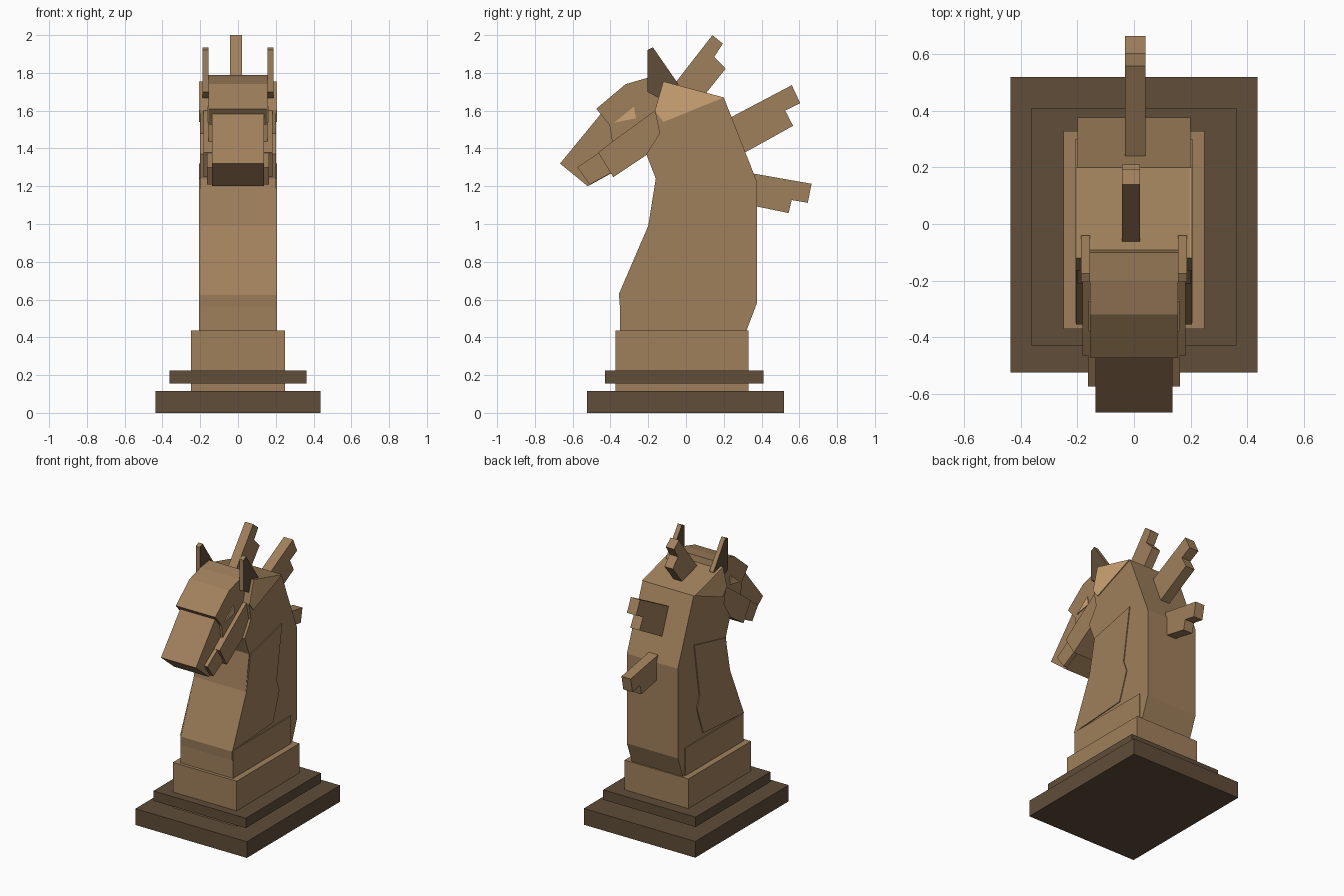
import bpy, bmesh

cube = bpy.data.objects.get("Cube")
if cube:
    bpy.data.objects.remove(cube, do_unlink=True)


def material(name, rgb):
    m = bpy.data.materials.new(name)
    m.use_nodes = True
    col = (*rgb, 1.0)
    m.diffuse_color = col
    bsdf = next(n for n in m.node_tree.nodes if n.type == 'BSDF_PRINCIPLED')
    bsdf.inputs["Base Color"].default_value = col
    bsdf.inputs["Roughness"].default_value = 0.8
    return m


TAN = material("tan wood", (0.352, 0.216, 0.107))
DARK = material("dark wood", (0.115, 0.074, 0.041))
LIGHT = material("light wood", (0.62, 0.375, 0.18))


def slab(name, profile, x0, x1, mats, side_dark=False):
    """Extrude a (y, z) outline from x0 to x1."""
    bm = bmesh.new()
    face = bm.faces.new([bm.verts.new((x0, y, z)) for y, z in profile])
    ext = bmesh.ops.extrude_face_region(bm, geom=[face])
    verts = [g for g in ext["geom"] if isinstance(g, bmesh.types.BMVert)]
    bmesh.ops.translate(bm, verts=verts, vec=(x1 - x0, 0, 0))
    bmesh.ops.recalc_face_normals(bm, faces=bm.faces)
    if side_dark:
        for f in bm.faces:
            f.material_index = 1 if abs(f.normal.x) > 0.9 else 0
    mesh = bpy.data.meshes.new(name)
    bm.to_mesh(mesh)
    bm.free()
    for m in mats:
        mesh.materials.append(m)
    obj = bpy.data.objects.new(name, mesh)
    bpy.context.collection.objects.link(obj)
    return obj


def pair(name, profile, x0, x1, mats, side_dark=False):
    """Matching slabs on both sides."""
    slab("left_" + name, profile, x0, x1, mats, side_dark)
    slab("right_" + name, profile, -x1, -x0, mats, side_dark)


def block(name, hx, y0, y1, z0, z1, mat):
    slab(name, [(y0, z0), (y1, z0), (y1, z1), (y0, z1)], -hx, hx, [mat])


# Stepped base
block("base_plate", 0.437, -0.525, 0.52, 0.0, 0.115, DARK)
block("pedestal", 0.25, -0.372, 0.33, 0.115, 0.435, TAN)
block("trim_plate", 0.362, -0.43, 0.41, 0.155, 0.225, DARK)
block("collar", 0.207, -0.35, 0.3, 0.435, 0.63, TAN)

# Neck
slab("neck", [(-0.34, 0.435), (0.32, 0.435), (0.377, 0.585), (0.377, 1.22),
              (0.20, 1.67), (-0.12, 1.755), (-0.165, 1.6), (-0.14, 1.48),
              (-0.21, 1.37), (-0.16, 1.24), (-0.20, 0.99), (-0.355, 0.625)],
     -0.2, 0.2, [TAN])
pair("neck_panel", [(-0.355, 0.63), (0.1, 0.66), (0.17, 0.86), (0.14, 0.94),
                    (0.2, 1.32), (-0.15, 1.24), (-0.2, 0.99)],
     0.199, 0.206, [TAN])
pair("cheek_patch", [(-0.165, 1.6), (-0.12, 1.54), (0.2, 1.67), (-0.12, 1.755)],
     0.199, 0.206, [LIGHT])

# Head
slab("brow", [(-0.475, 1.61), (-0.32, 1.74), (-0.2, 1.775), (-0.1, 1.79),
              (-0.05, 1.5), (-0.21, 1.37), (-0.39, 1.43), (-0.405, 1.525)],
     -0.155, 0.155, [TAN])
slab("muzzle", [(-0.445, 1.59), (-0.667, 1.32), (-0.52, 1.2),
                (-0.21, 1.37), (-0.2, 1.6)], -0.137, 0.137, [TAN])
slab("mouth", [(-0.575, 1.3), (-0.46, 1.378), (-0.38, 1.28), (-0.51, 1.208)],
     -0.163, 0.163, [TAN])
slab("jaw", [(-0.465, 1.378), (-0.385, 1.248), (-0.21, 1.365),
             (-0.12, 1.5), (-0.165, 1.6), (-0.385, 1.44)],
     -0.182, 0.182, [TAN])
pair("eye", [(-0.38, 1.537), (-0.265, 1.56), (-0.275, 1.622)],
     0.153, 0.161, [LIGHT])

# Ears, dark on their flat sides
pair("ear", [(-0.205, 1.92), (-0.175, 1.935), (-0.04, 1.74),
             (-0.13, 1.66), (-0.205, 1.70)], 0.155, 0.187, [TAN, DARK], True)

# Notched mane tufts
slab("upper_mane_tuft", [(-0.07, 1.73), (0.14, 2.0), (0.195, 1.955), (0.15, 1.885),
                         (0.21, 1.822), (0.08, 1.66)], -0.043, 0.022, [TAN])
slab("middle_mane_tuft", [(0.2, 1.545), (0.56, 1.735), (0.605, 1.64), (0.525, 1.6),
                          (0.567, 1.52), (0.27, 1.355)], -0.032, 0.04, [TAN])
slab("lower_mane_tuft", [(0.34, 1.27), (0.665, 1.213), (0.645, 1.112), (0.56, 1.127),
                         (0.543, 1.058), (0.34, 1.1)], -0.032, 0.04, [TAN])
